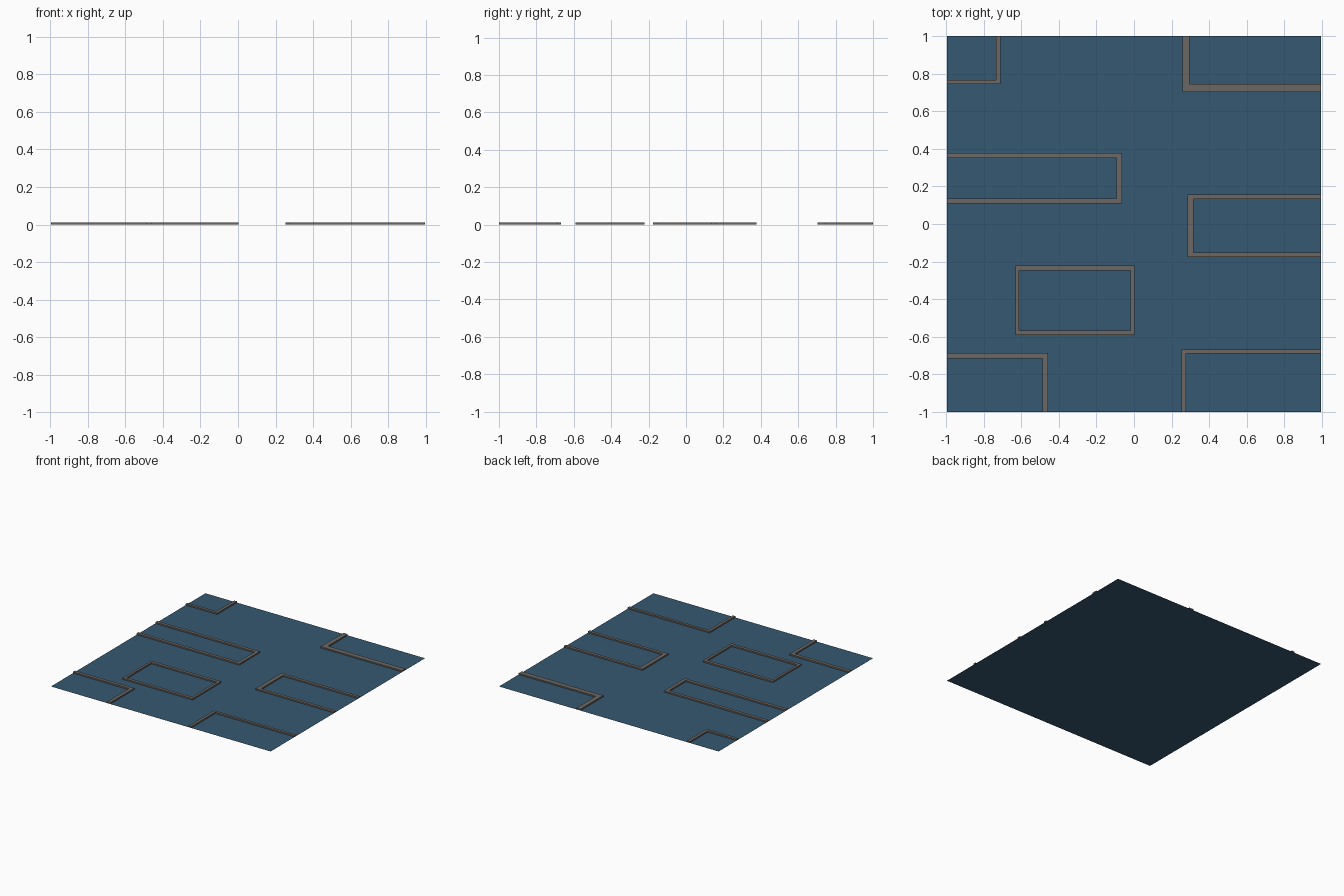
import bpy, bmesh

if "Cube" in bpy.data.objects:
    bpy.data.objects.remove(bpy.data.objects["Cube"])

HX, HY, H = 0.996, 1.0, 0.011   # ground half sizes, curb height


def material(name, rgb):
    m = bpy.data.materials.new(name)
    m.diffuse_color = (*rgb, 1)
    m.use_nodes = True
    m.node_tree.nodes["Principled BSDF"].inputs["Base Color"].default_value = m.diffuse_color
    return m


blue = material("slate_blue", (0.036, 0.098, 0.165))
grey = material("warm_grey", (0.15, 0.135, 0.125))


def make(name, bm, mat):
    me = bpy.data.meshes.new(name)
    bm.to_mesh(me)
    bm.free()
    me.materials.append(mat)
    ob = bpy.data.objects.new(name, me)
    bpy.context.collection.objects.link(ob)


def curb(name, outer, inner, closed=False):
    """Raised strip between an outer and an inner outline."""
    bm = bmesh.new()
    rings = [[bm.verts.new((x, y, z)) for x, y in pts]
             for pts, z in ((outer, 0), (outer, H), (inner, H), (inner, 0))]
    n = len(outer)
    for a, b in zip(rings, rings[1:]):
        for i in range(n if closed else n - 1):
            j = (i + 1) % n
            bm.faces.new((a[i], a[j], b[j], b[i]))
    if not closed:                      # end caps at the ground's border
        for i in (0, -1):
            bm.faces.new([r[i] for r in rings])
    bmesh.ops.recalc_face_normals(bm, faces=bm.faces)
    if max(bm.faces, key=lambda f: f.calc_center_median().z).normal.z < 0:
        bmesh.ops.reverse_faces(bm, faces=bm.faces)
    make(name, bm, grey)


def corner(sx, sy, x, y):
    return [(sx * HX, y), (x, y), (x, sy * HY)]


def bay(sx, x, y0, y1):
    return [(sx * HX, y0), (x, y0), (x, y1), (sx * HX, y1)]


def rect(x0, x1, y0, y1):
    return [(x0, y0), (x1, y0), (x1, y1), (x0, y1)]


# Flat ground sheet
bm = bmesh.new()
bm.faces.new([bm.verts.new((x, y, 0)) for x, y in rect(-HX, HX, -HY, HY)])
make("ground", bm, blue)

# Corner curbs
curb("curb_back_left", corner(-1, 1, -0.71, 0.745), corner(-1, 1, -0.734, 0.768))
curb("curb_back_right", corner(1, 1, 0.257, 0.704), corner(1, 1, 0.295, 0.745))
curb("curb_front_left", corner(-1, -1, -0.458, -0.688), corner(-1, -1, -0.487, -0.715))
curb("curb_front_right", corner(1, -1, 0.253, -0.667), corner(1, -1, 0.276, -0.689))

# Three-sided side curbs
curb("curb_left", bay(-1, -0.065, 0.11, 0.377), bay(-1, -0.093, 0.136, 0.351))
curb("curb_right", bay(1, 0.284, -0.176, 0.158), bay(1, 0.317, -0.151, 0.133))

# Closed island curb
curb("curb_island", rect(-0.632, 0.002, -0.592, -0.221),
     rect(-0.612, -0.019, -0.567, -0.247), closed=True)
